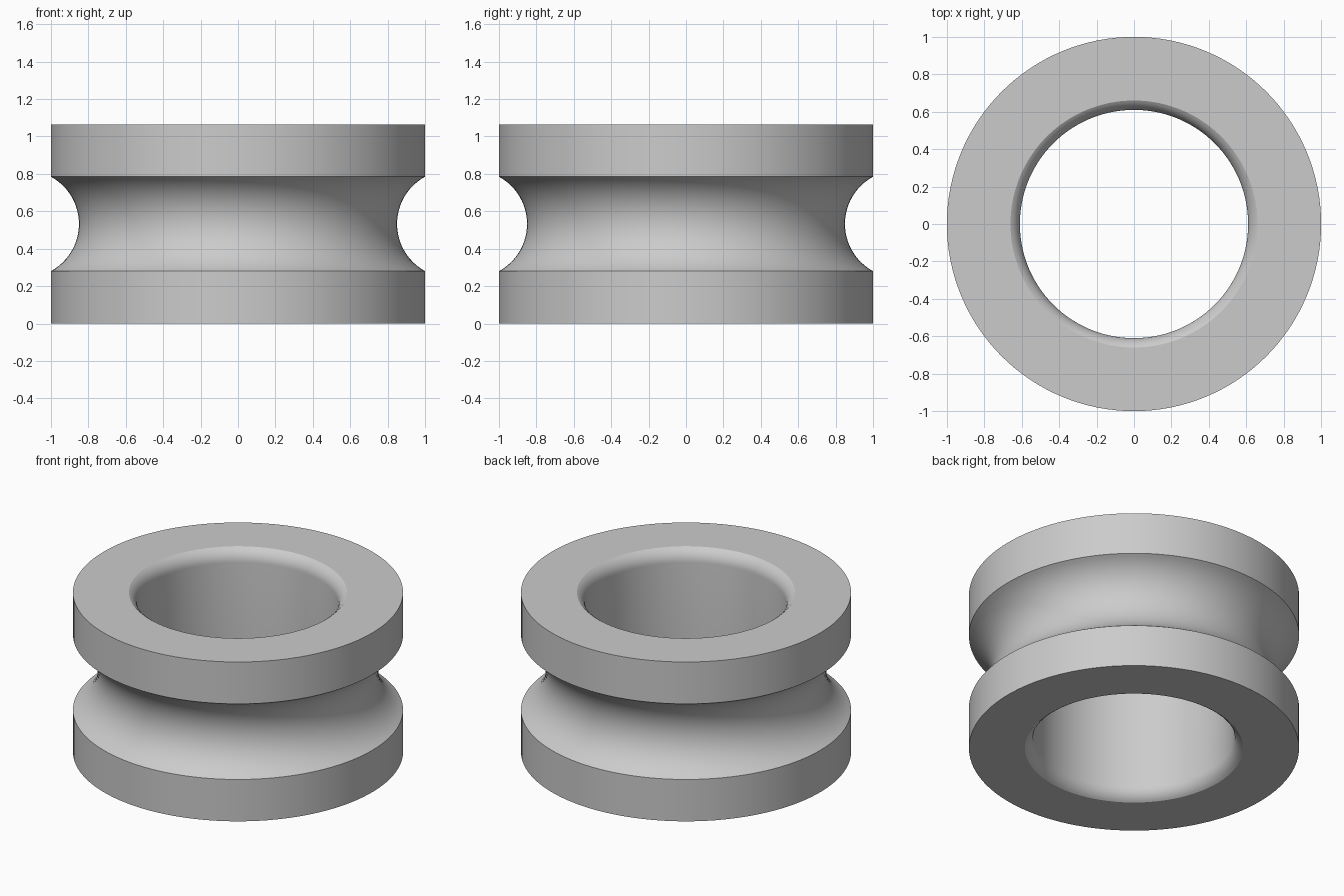
import bpy, bmesh
from math import sin, cos, asin, pi, radians
from mathutils import Vector, Matrix

cube = bpy.data.objects.get("Cube")
if cube:
    bpy.data.objects.remove(cube, do_unlink=True)

HEIGHT, OUTER, BORE = 1.065, 1.0, 0.61
GROOVE_LOW, GROOVE_HIGH, GROOVE_RADIUS = 0.28, 0.785, 0.85
SEGMENTS = 128


def arc(cx, cz, radius, start, end, steps):
    """Points (r, z) along a circular arc."""
    angles = [start + (end - start) * i / steps for i in range(steps + 1)]
    return [(cx + radius * cos(a), cz + radius * sin(a)) for a in angles]


def lathe(name, profile, material):
    """Revolve a closed (r, z) profile about the z axis."""
    bm = bmesh.new()
    rings = []
    for i in range(SEGMENTS):
        turn = Matrix.Rotation(2 * pi * i / SEGMENTS, 3, 'Z')
        rings.append([bm.verts.new(turn @ Vector((r, 0, z))) for r, z in profile])
    for i, ring in enumerate(rings):
        following = rings[(i + 1) % SEGMENTS]
        for j in range(len(profile)):
            k = (j + 1) % len(profile)
            bm.faces.new((ring[j], following[j], following[k], ring[k]))
    bmesh.ops.recalc_face_normals(bm, faces=bm.faces)
    mesh = bpy.data.meshes.new(name)
    bm.to_mesh(mesh)
    bm.free()
    mesh.materials.append(material)
    obj = bpy.data.objects.new(name, mesh)
    bpy.context.collection.objects.link(obj)
    bpy.ops.object.select_all(action='DESELECT')
    obj.select_set(True)
    bpy.context.view_layer.objects.active = obj
    bpy.ops.object.shade_smooth_by_angle(angle=radians(30))
    return obj


# Material
grey = bpy.data.materials.new("light grey")
grey.use_nodes = True
colour = (0.6, 0.6, 0.6, 1)
grey.diffuse_color = colour
grey.node_tree.nodes["Principled BSDF"].inputs["Base Color"].default_value = colour

# Outer wall with its round groove
half = (GROOVE_HIGH - GROOVE_LOW) / 2
depth = OUTER - GROOVE_RADIUS
groove_r = (half ** 2 + depth ** 2) / (2 * depth)
sweep = asin(half / groove_r)
groove = arc(GROOVE_RADIUS + groove_r, GROOVE_LOW + half, groove_r,
             pi + sweep, pi - sweep, 24)
outer_wall = [(OUTER, 0)] + groove + [(OUTER, HEIGHT)]

# Bore with eased mouths at both ends
ease, lip = 0.1, radians(60)
rise = ease * sin(lip)
top_mouth = arc(BORE + ease, HEIGHT - rise, ease, pi - lip, pi, 8)
bottom_mouth = [(r, HEIGHT - z) for r, z in reversed(top_mouth)]

lathe("grooved_ring", outer_wall + top_mouth + bottom_mouth, grey)
